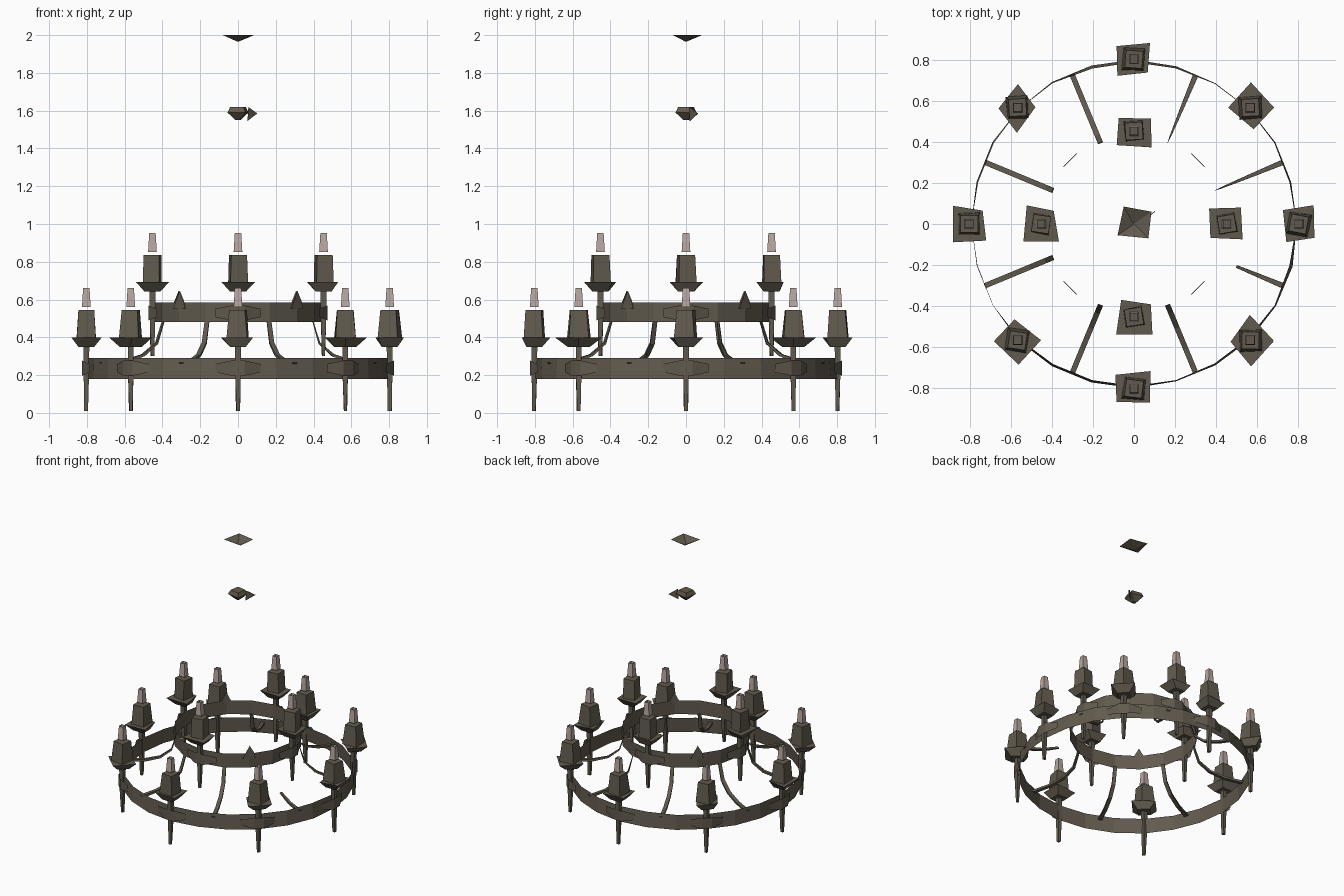
import bpy, bmesh, math, random
from mathutils import Vector, Matrix

random.seed(4)
if "Cube" in bpy.data.objects:
    bpy.data.objects.remove(bpy.data.objects["Cube"])


def material(name, rgb):
    m = bpy.data.materials.new(name)
    m.use_nodes = True
    m.diffuse_color = (*rgb, 1)
    m.node_tree.nodes["Principled BSDF"].inputs["Base Color"].default_value = (*rgb, 1)
    return m


IRON = material("aged iron", (0.12, 0.102, 0.076))
FLAME = material("pale glow", (0.48, 0.39, 0.35))


def loft(name, mat, loops, place=Matrix(), closed=True, bottom=True, top=True):
    """Skin a list of equally long point loops."""
    bm = bmesh.new()
    rows = [[bm.verts.new(place @ Vector(p)) for p in loop] for loop in loops]
    n = len(rows[0])
    for a, b in zip(rows, rows[1:]):
        for i in range(n if closed else n - 1):
            j = (i + 1) % n
            bm.faces.new((a[i], a[j], b[j], b[i]))
    if closed and bottom:
        bm.faces.new(rows[0][::-1])
    if closed and top:
        bm.faces.new(rows[-1])
    mesh = bpy.data.meshes.new(name)
    bm.to_mesh(mesh)
    bm.free()
    mesh.materials.append(mat)
    bpy.context.collection.objects.link(bpy.data.objects.new(name, mesh))


def square(h, z, wobble=0.0):
    j = lambda: random.uniform(-wobble, wobble)
    return [(x * h + j(), y * h + j(), z) for x, y in ((-1, -1), (1, -1), (1, 1), (-1, 1))]


def polar(angle, radius, z=0.0):
    """Frame whose x axis points outward from the centre."""
    return Matrix.Rotation(angle, 4, 'Z') @ Matrix.Translation((radius, 0, z))


# Hoops: single-walled bands
def hoop(name, sides, r0, r1, z0, z1, wobble):
    loops = [[polar(math.tau * i / sides, r + random.uniform(-wobble, wobble), z) @ Vector()
              for i in range(sides)] for r, z in ((r0, z0), (r1, z1))]
    loft(name, IRON, loops, bottom=False, top=False)


hoop("outer_hoop", 24, 0.797, 0.789, 0.18, 0.29, 0.005)
hoop("inner_hoop", 16, 0.44, 0.44, 0.48, 0.585, 0.0)


# Lights: stem, dish, sleeve and flame, with a clasp on the hoop
def light(label, angle, radius, lift, hoop_radius, sleeve_foot):
    place = polar(angle, radius, lift)
    upright = Matrix.Translation(place.translation)
    turned = upright @ Matrix.Rotation(random.uniform(-0.2, 0.2), 4, 'Z')
    loft(label + "_stem", IRON, [square(0.009, 0.01, 0.003), square(0.014, 0.19),
                                 square(0.016, 0.37)], upright)
    loft(label + "_dish", IRON, [square(0.042, 0.35), square(0.076, 0.4, 0.016)], place)
    loft(label + "_sleeve", IRON, [square(sleeve_foot, 0.4, 0.004), square(0.042, 0.545)], turned)
    loft(label + "_flame", FLAME, [square(0.023, 0.56), square(0.017, 0.66)],
         upright, bottom=False, top=False)
    # Clasp: a tapered strap bulging around the stem
    b = radius + 0.022
    rows = [[(hoop_radius, -0.12, lift + 0.237 + s * 0.022), (b, -0.035, lift + 0.237 + s * 0.04),
             (b, 0.035, lift + 0.237 + s * 0.04), (hoop_radius, 0.12, lift + 0.237 + s * 0.022)]
            for s in (-1, 1)]
    loft(label + "_clasp", IRON, rows, polar(angle, 0), closed=False)


for k in range(8):
    light(f"outer_light_{k + 1}", k * math.pi / 4, 0.803, 0.0, 0.785, 0.053)
for k in range(4):
    light(f"inner_light_{k + 1}", k * math.pi / 2, 0.453, 0.292, 0.43, 0.046)

# Curved arms joining the hoops; some narrow toward the inner end
ARM_PATH = [(0.788, 0.25), (0.66, 0.265), (0.55, 0.3), (0.47, 0.365), (0.43, 0.485)]
SLIM = {0, 1, 7}
for k in range(8):
    rows = []
    for i, (r, z) in enumerate(ARM_PATH[:3] if k == 7 else ARM_PATH):
        w = 0.013 * (1 - 0.24 * i) if k in SLIM else 0.013
        t = 0.016 - 0.003 * i
        rows.append([(r - t, -w, z), (r - t, w, z), (r, w, z + t), (r, -w, z + t)])
    loft(f"arm_{k + 1}", IRON, rows, polar(math.pi / 8 + k * math.pi / 4, 0))

# Small upright hooks on the inner hoop
for k in range(4):
    place = polar(math.pi / 4 + k * math.pi / 2, 0.44, 0.55)
    outline = [(-0.045, 0), (0.045, 0), (0.035, 0.04), (0.004, 0.095)]
    loft(f"hook_{k + 1}", IRON, [[(x, y, z) for y, z in outline] for x in (-0.002, 0.002)], place)

# Upper hub with its side spur
turn = Matrix.Rotation(math.radians(-10), 4, 'Z')
loft("hub", IRON, [square(0.012, 1.55), square(0.048, 1.59), square(0.036, 1.62)], turn)
loft("hub_spur", IRON, [[(0.05, 0.02 + d, 1.545), (0.102, 0.062 + d, 1.585), (0.055, 0.02 + d, 1.62)]
                        for d in (-0.002, 0.002)])

# Ceiling plate: hollow inverted pyramid with uneven corners
rim = [(-0.08, -0.055, 2), (0.07, -0.07, 2), (0.085, 0.06, 2), (-0.05, 0.085, 2)]
loft("ceiling_plate", IRON, [square(0.002, 1.965), rim], top=False)
